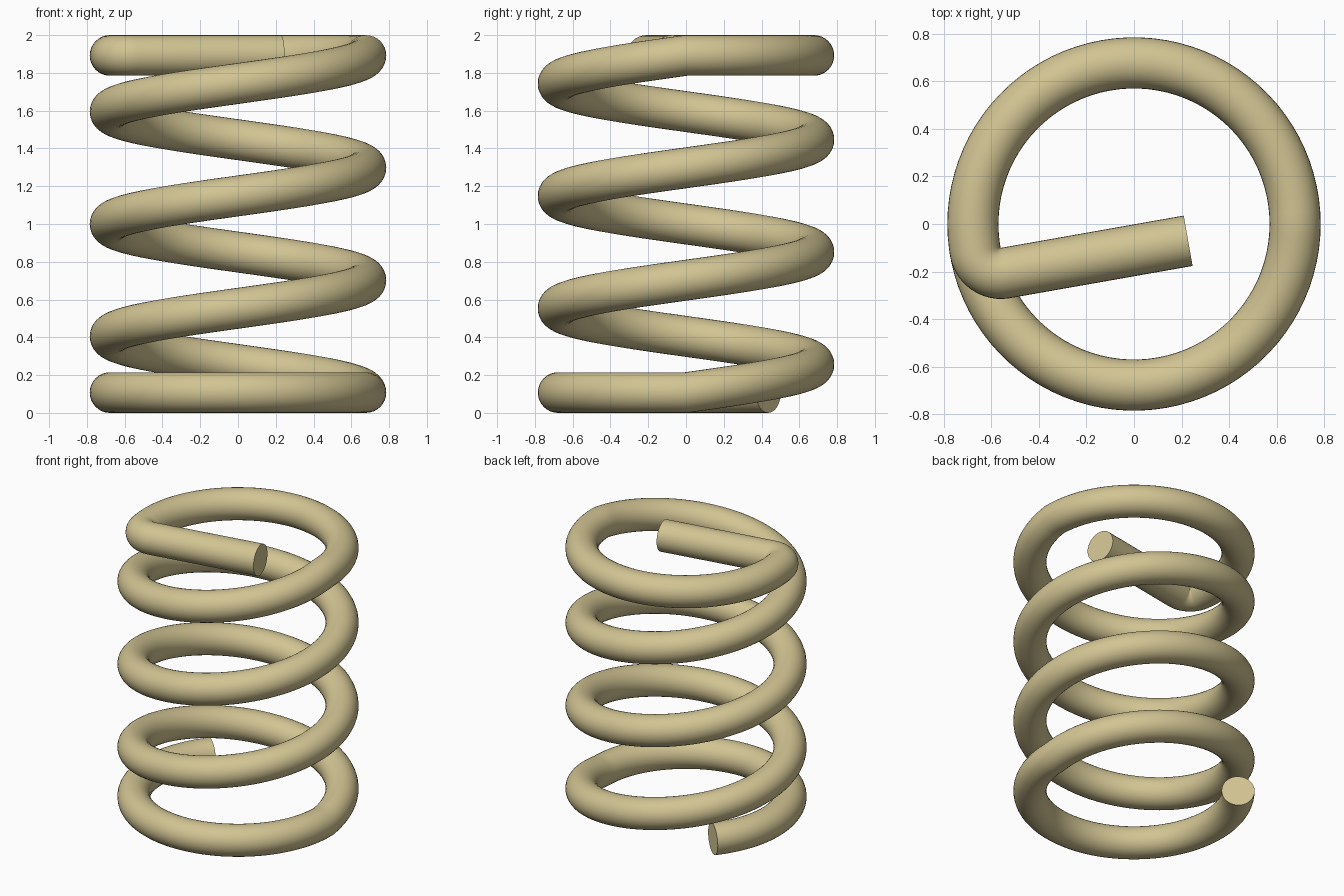
import bpy, bmesh, math
from mathutils import Vector

cube = bpy.data.objects.get("Cube")
if cube:
    bpy.data.objects.remove(cube, do_unlink=True)

WIRE = 0.1075              # wire radius
COIL = 0.6775              # coil centre-line radius
LOW, HIGH = WIRE, 2 - WIRE
TURNS = 3
BEND = 0.109               # elbow radius


def on_coil(deg, z):
    a = math.radians(deg)
    return Vector((COIL * math.cos(a), COIL * math.sin(a), z))


# Flat bottom coil, rising helix, flat top coil
path = [on_coil(d, LOW) for d in range(-220, 0, 4)]
path += [on_coil(d, LOW + (HIGH - LOW) * d / (360 * TURNS)) for d in range(0, 360 * TURNS, 4)]
path += [on_coil(d, HIGH) for d in range(0, 190, 4)]

# Tight elbow turning inward, then the straight arm
a = math.radians(190)
outward = Vector((math.cos(a), math.sin(a), 0))
along = Vector((-math.sin(a), math.cos(a), 0))
centre = outward * (COIL - BEND) + Vector((0, 0, HIGH))
for i in range(13):
    t = math.pi / 2 * i / 12
    path.append(centre + BEND * (outward * math.cos(t) + along * math.sin(t)))
path.append(path[-1] - outward * (COIL - BEND + 0.212))

# Round wire swept along the path
curve = bpy.data.curves.new("spring_wire", "CURVE")
curve.dimensions = "3D"
curve.twist_mode = "Z_UP"
curve.bevel_depth = WIRE
curve.bevel_resolution = 14
curve.use_fill_caps = True
spline = curve.splines.new("POLY")
spline.points.add(len(path) - 1)
for point, co in zip(spline.points, path):
    point.co = (*co, 1)
spring = bpy.data.objects.new("spring_wire", curve)
bpy.context.collection.objects.link(spring)

bpy.ops.object.select_all(action="DESELECT")
spring.select_set(True)
bpy.context.view_layer.objects.active = spring
bpy.ops.object.convert(target="MESH")
spring = bpy.context.object
spring.name = "spring_wire"

# Weld the end caps and point normals outward
bm = bmesh.new()
bm.from_mesh(spring.data)
bmesh.ops.remove_doubles(bm, verts=bm.verts, dist=0.0001)
bmesh.ops.recalc_face_normals(bm, faces=bm.faces)
bm.to_mesh(spring.data)
bm.free()
bpy.ops.object.shade_smooth_by_angle(angle=math.radians(40))

# Pale brass colour
brass = bpy.data.materials.new("pale_brass")
brass.use_nodes = True
colour = (0.64, 0.55, 0.29, 1)
brass.diffuse_color = colour
brass.node_tree.nodes["Principled BSDF"].inputs["Base Color"].default_value = colour
spring.data.materials.clear()
spring.data.materials.append(brass)
